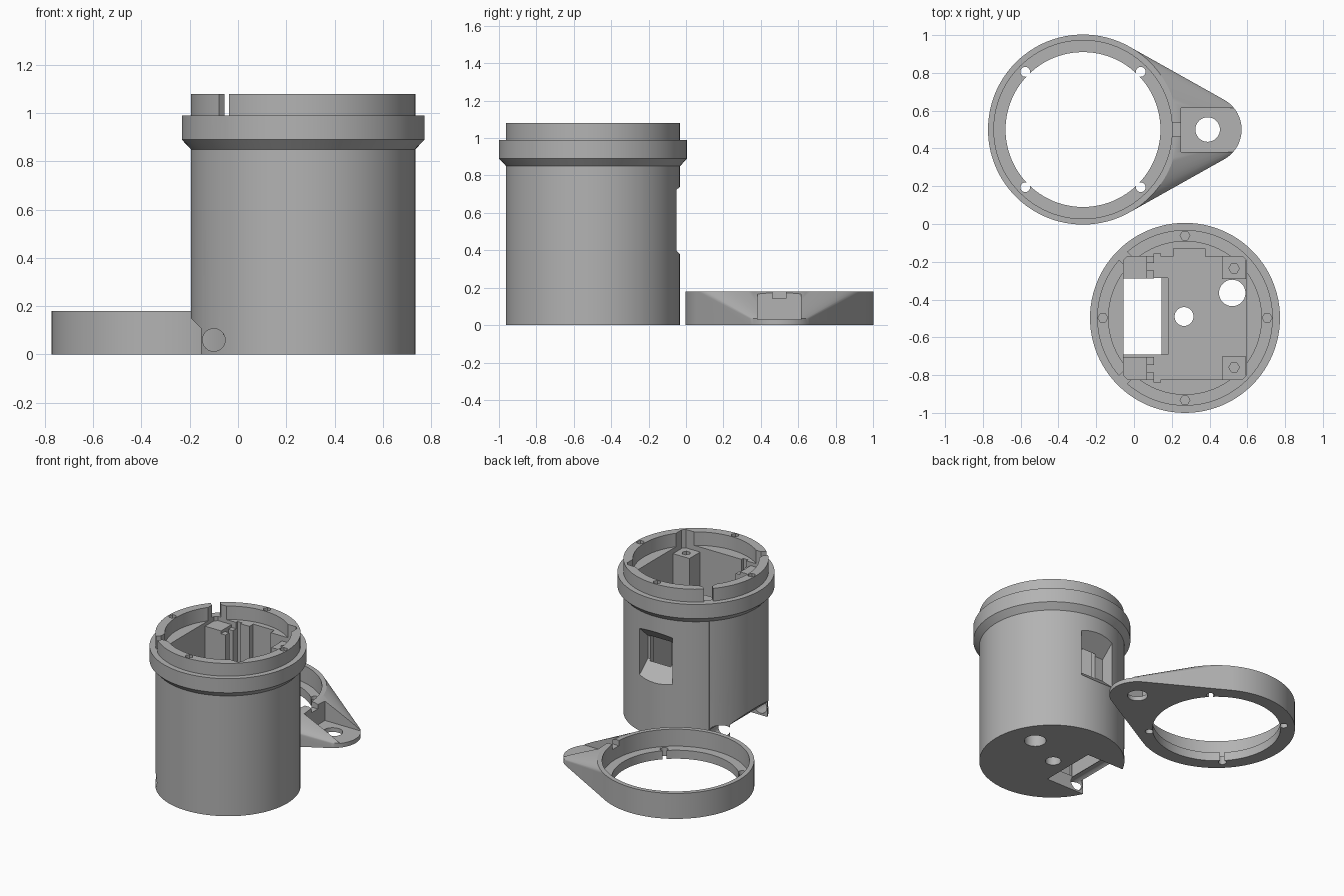
import bpy, bmesh, math
from mathutils import Vector

if "Cube" in bpy.data.objects:
    bpy.data.objects.remove(bpy.data.objects["Cube"])

grey = bpy.data.materials.new("plain grey")
grey.use_nodes = True
grey.diffuse_color = (0.45, 0.45, 0.45, 1)
grey.node_tree.nodes["Principled BSDF"].inputs["Base Color"].default_value = (0.45, 0.45, 0.45, 1)


def make(name, bm):
    bmesh.ops.recalc_face_normals(bm, faces=bm.faces)
    mesh = bpy.data.meshes.new(name)
    bm.to_mesh(mesh)
    bm.free()
    obj = bpy.data.objects.new(name, mesh)
    bpy.context.collection.objects.link(obj)
    mesh.materials.append(grey)
    return obj


def circle(cx, cy, r, z, n=96):
    return [Vector((cx + r * math.cos(2 * math.pi * i / n),
                    cy + r * math.sin(2 * math.pi * i / n), z)) for i in range(n)]


def loft(name, rings):
    bm = bmesh.new()
    loops = [[bm.verts.new(p) for p in ring] for ring in rings]
    n = len(loops[0])
    for a, b in zip(loops, loops[1:]):
        for i in range(n):
            j = (i + 1) % n
            bm.faces.new((a[i], a[j], b[j], b[i]))
    bm.faces.new(loops[0])
    bm.faces.new(loops[-1])
    return make(name, bm)


def cyl(name, cx, cy, r, z0, z1, n=96):
    return loft(name, [circle(cx, cy, r, z, n) for z in (z0, z1)])


def prism_y(name, pts, y0, y1):
    return loft(name, [[Vector((x, y, z)) for x, z in pts] for y in (y0, y1)])


def box(name, x0, x1, y0, y1, z0, z1):
    return prism_y(name, [(x0, z0), (x1, z0), (x1, z1), (x0, z1)], y0, y1)


def cut(target, *cutters):
    for c in cutters:
        c.hide_render = True
        mod = target.modifiers.new("cut", "BOOLEAN")
        mod.operation, mod.solver, mod.object = "DIFFERENCE", "EXACT", c
        deps = bpy.context.evaluated_depsgraph_get()
        mesh = bpy.data.meshes.new_from_object(target.evaluated_get(deps))
        target.modifiers.clear()
        target.data = mesh
        bpy.data.objects.remove(c)


def smooth(obj):
    bpy.ops.object.select_all(action="DESELECT")
    obj.select_set(True)
    bpy.context.view_layer.objects.active = obj
    bpy.ops.object.shade_smooth_by_angle(angle=math.radians(25))


# Housing: turned outer shape with a flange and a top rim
CX, CY = 0.27, -0.497
profile = [(0.465, 0), (0.465, 0.85), (0.503, 0.89), (0.503, 0.99), (0.465, 0.99), (0.465, 1.08)]
housing = loft("housing", [circle(CX, CY, r, z) for r, z in profile])

# Rim interior, then the square cavity with clipped corners
FLOOR = 0.1
cut(housing, cyl("rim_cutter", CX, CY, 0.405, 0.985, 1.2))
h, c = 0.325, 0.02
corner = [(h, c - h), (h, h - c), (h - c, h), (c - h, h), (-h, h - c), (-h, c - h), (c - h, -h), (h - c, -h)]
cut(housing, loft("cavity_cutter", [[Vector((CX + x, CY + y, z)) for x, y in corner] for z in (FLOOR, 1.2)]))

# Wall slots for the back guide and the side plate
cut(housing, box("guide_cutter", 0.21, 0.375, -0.3, -0.13, FLOOR, 1.2),
    box("plate_cutter", 0.105, 0.14, -0.84, -0.155, FLOOR, 1.2))

# Diagonal gaps in the rim
for s in (-1, 1):
    u, v = Vector((-0.7071, 0.7071 * s, 0)), Vector((0.7071 * s, 0.7071, 0))
    base = [Vector((CX, CY, 0)) + u * a + v * b for a, b in ((0.37, -0.03), (0.55, -0.03), (0.55, 0.03), (0.37, 0.03))]
    cut(housing, loft("gap_cutter", [[p + Vector((0, 0, z)) for p in base] for z in (0.99, 1.2)]))

# Screw holes around the rim
for k in range(4):
    a = k * math.pi / 2
    cut(housing, cyl("rim_hole_cutter", CX + 0.435 * math.cos(a), CY + 0.435 * math.sin(a), 0.026, 0.9, 1.2, 6))

# Floor openings: two round holes, the motor opening and its step
cut(housing, cyl("centre_hole_cutter", 0.265, -0.49, 0.05, -0.1, 0.3, 32),
    cyl("cable_hole_cutter", 0.52, -0.365, 0.07, -0.1, 0.3, 32),
    box("motor_cutter", -0.06, 0.145, -0.69, -0.285, -0.1, 0.3),
    box("step_cutter", 0.0, 0.18, -0.69, -0.285, 0.06, 0.3))

# Side exit with sloping roof, and a round cross hole
cut(housing, prism_y("exit_cutter", [(-0.3, -0.1), (0.0, -0.1), (0.0, 0.09), (-0.135, 0.09),
                                     (-0.2, 0.155), (-0.3, 0.255)], -0.69, -0.285))
cross = [(p.x, p.y) for p in circle(-0.1, 0.06, 0.047, 0, 24)]
cut(housing, prism_y("cross_hole_cutter", cross, -1.2, 0.1))

# Back window: tapered funnel and inner opening


def window_rect(y, w, z0, z1):
    return [Vector((CX + sx * w, y, z)) for sx, z in ((-1, z0), (1, z0), (1, z1), (-1, z1))]


cut(housing, loft("window_cutter", [window_rect(0.0, 0.13, 0.35, 0.77), window_rect(-0.14, 0.125, 0.48, 0.64)]),
    box("window_inner_cutter", 0.21, 0.375, -0.25, -0.12, 0.48, 0.64))
smooth(housing)

# Screw posts, motor posts and ribs, mirrored front to back
for s, side in ((1, "back"), (-1, "front")):
    def block(name, x0, x1, d0, d1, z1):
        ys = sorted((CY + s * d0, CY + s * d1))
        return box(side + name, x0, x1, ys[0], ys[1], FLOOR - 0.02, z1)
    post = block("_screw_post", 0.465, 0.593, 0.205, 0.326, 0.95)
    cut(post, cyl("post_hole_cutter", 0.53, CY + s * 0.262, 0.028, 0.7, 1.2, 6))
    block("_motor_post", -0.062, 0.07, 0.208, 0.326, 0.96)
    block("_motor_rib", 0.065, 0.105, 0.208, 0.25, 0.94)
    block("_plate_guide", 0.065, 0.105, 0.29, 0.326, 0.94)

# Clamp ring: disc blended down to a thin round ear
RX, RY, EX = -0.27, 0.5, 0.39
bm = bmesh.new()
for p in (circle(RX, RY, 0.503, 0, 128) + circle(RX, RY, 0.503, 0.18, 128)
          + circle(EX, RY, 0.18, 0, 64) + circle(EX, RY, 0.18, 0.034, 64)):
    bm.verts.new(p)
bmesh.ops.convex_hull(bm, input=bm.verts)
bmesh.ops.dissolve_limit(bm, angle_limit=0.002, verts=bm.verts, edges=bm.edges)
ring = make("clamp_ring", bm)

# Ring bore, rim recess, ear pocket, channel and holes
cut(ring, cyl("bore_cutter", RX, RY, 0.41, -0.1, 0.3),
    cyl("recess_cutter", RX, RY, 0.472, 0.06, 0.3),
    box("pocket_cutter", 0.25, 0.8, 0.382, 0.615, 0.03, 0.3),
    box("channel_cutter", 0.15, 0.3, 0.462, 0.535, 0.142, 0.3),
    cyl("ear_hole_cutter", EX, RY, 0.065, -0.1, 0.3, 32))
for k in range(4):
    a = math.pi / 4 + k * math.pi / 2
    cut(ring, cyl("ring_hole_cutter", RX + 0.432 * math.cos(a), RY + 0.432 * math.sin(a), 0.026, -0.1, 0.1, 24))
smooth(ring)
